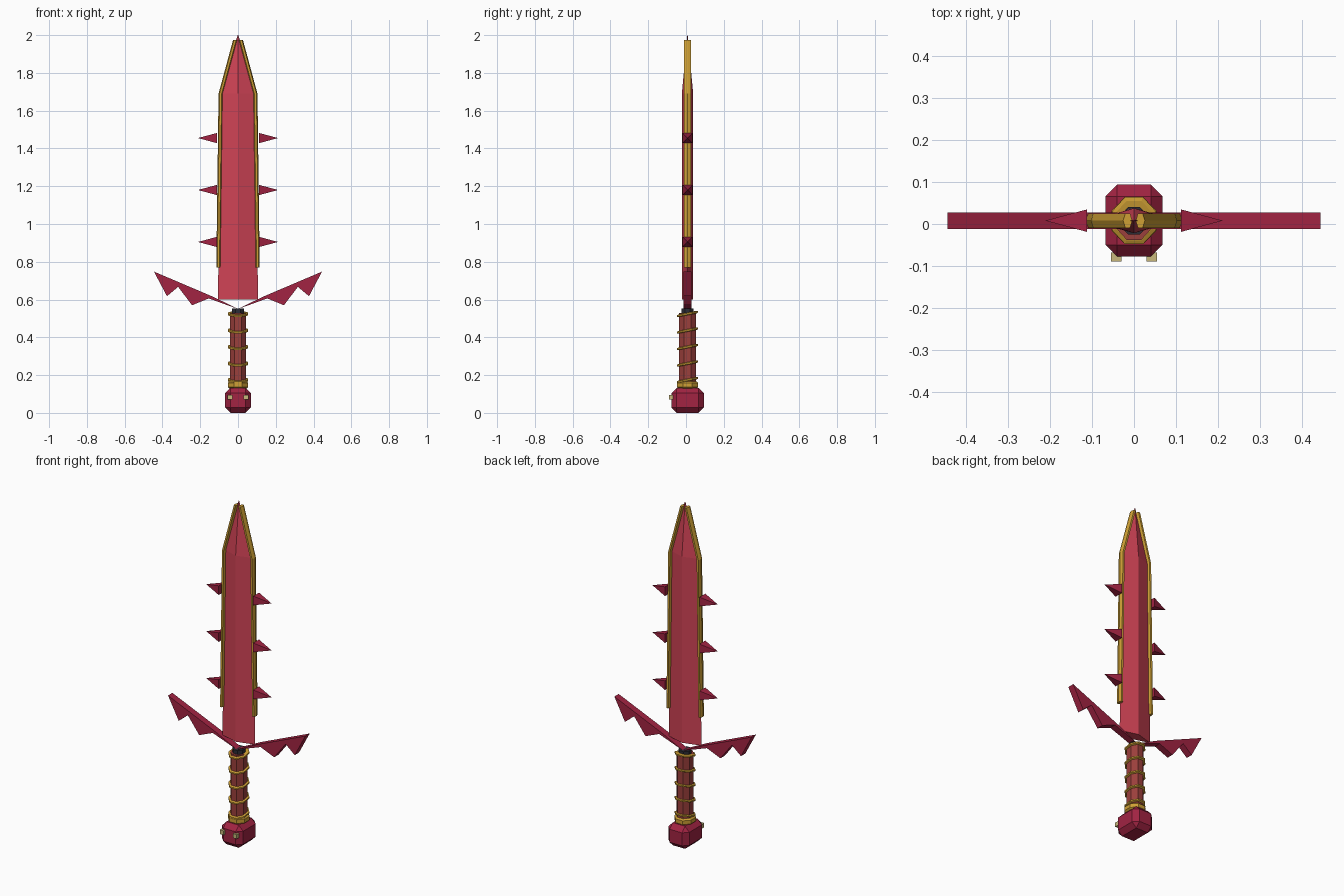
import bpy, bmesh, math
from mathutils import Matrix

if "Cube" in bpy.data.objects:
    bpy.data.objects.remove(bpy.data.objects["Cube"], do_unlink=True)

YC = 0.008  # depth of the sword's centre plane


def material(name, rgb):
    m = bpy.data.materials.new(name)
    m.use_nodes = True
    m.diffuse_color = (*rgb, 1)
    m.node_tree.nodes["Principled BSDF"].inputs["Base Color"].default_value = (*rgb, 1)
    return m


BLADE = material("blade red", (0.62, 0.055, 0.09))
CRIMSON = material("dark crimson", (0.36, 0.017, 0.055))
GOLD = material("gold", (0.62, 0.35, 0.035))
GRIP = material("grip leather", (0.33, 0.05, 0.045))
DARK = material("dark metal", (0.025, 0.025, 0.035))
TAN = material("stud tan", (0.58, 0.48, 0.2))


def finish(name, bm, mat):
    bmesh.ops.recalc_face_normals(bm, faces=bm.faces)
    mesh = bpy.data.meshes.new(name)
    bm.to_mesh(mesh)
    bm.free()
    mesh.materials.append(mat)
    obj = bpy.data.objects.new(name, mesh)
    bpy.context.collection.objects.link(obj)
    return obj


def loft(name, rings, mat):
    """Skin a closed surface through rings that have equal point counts."""
    bm = bmesh.new()
    loops = [[bm.verts.new(p) for p in ring] for ring in rings]
    n = len(loops[0])
    for a, b in zip(loops, loops[1:]):
        for i in range(n):
            j = (i + 1) % n
            bm.faces.new((a[i], a[j], b[j], b[i]))
    bm.faces.new(loops[0])
    bm.faces.new(loops[-1])
    return finish(name, bm, mat)


def ellipse(cx, z, rx, ry, n, turn=0.0):
    return [(cx + rx * math.cos(turn + math.tau * i / n),
             YC + ry * math.sin(turn + math.tau * i / n), z) for i in range(n)]


def column(name, levels, mat):
    """Eight-sided upright column from (z, rx, ry) levels."""
    k = 1 / math.cos(math.pi / 8)
    return loft(name, [ellipse(0, z, rx * k, ry * k, 8, math.pi / 8)
                       for z, rx, ry in levels], mat)


def box(name, centre, size, mat):
    bm = bmesh.new()
    bmesh.ops.create_cube(bm, size=1, matrix=Matrix.Translation(centre)
                          @ Matrix.Diagonal((*size, 1)))
    return finish(name, bm, mat)


# Diamond-section blade
loft("blade", [ellipse(0, z, rx, ry, 4) for z, rx, ry in
               ((0.6, 0.106, 0.03), (1.69, 0.094, 0.03), (2.0, 0.002, 0.001))], BLADE)

# Mirrored parts: gold edges, spikes, guard wings and pommel studs
WING = ((0, 0.55), (0.155, 0.606), (0.243, 0.57), (0.317, 0.667),
        (0.376, 0.618), (0.445, 0.748), (0.13, 0.614))
for side, s in (("left", 1), ("right", -1)):
    loft("gold_edge_" + side, [ellipse(s * x, z, 0.011, 0.02, 6) for x, z in
                               ((0.104, 0.77), (0.092, 1.69), (0.015, 1.975))], GOLD)

    for number, z in enumerate((0.905, 1.18, 1.455), 1):
        bm = bmesh.new()
        bmesh.ops.create_cone(
            bm, cap_ends=True, segments=4, radius1=0.038, radius2=0, depth=0.1,
            matrix=Matrix.Translation((s * 0.162, YC, z))
            @ Matrix.Rotation(s * math.pi / 2, 4, "Y")
            @ Matrix.Rotation(math.pi / 4, 4, "Z"))
        finish(f"spike_{side}_{number}", bm, CRIMSON)

    loft("guard_wing_" + side, [[(s * x, YC + y, z) for x, z in WING]
                                for y in (-0.02, 0.02)], CRIMSON)
    box("pommel_stud_" + side, (s * 0.042, -0.079, 0.083), (0.025, 0.022, 0.025), TAN)

# Handle
column("guard_neck", ((0.52, 0.033, 0.033), (0.552, 0.033, 0.033)), DARK)
column("grip", ((0.12, 0.042, 0.046), (0.53, 0.042, 0.046)), GRIP)
column("grip_collar", ((0.128, 0.045, 0.048), (0.136, 0.054, 0.056),
                       (0.158, 0.054, 0.056), (0.166, 0.045, 0.048)), GOLD)

# Tilted wire rings around the grip
for number in range(5):
    z0 = 0.174 + number * 0.0875
    tilt = 0.2
    rings = []
    for rx, lift in ((0.043, -0.007), (0.052, -0.004), (0.052, 0.004), (0.043, 0.007)):
        k = 1 / math.cos(math.pi / 8)
        flat = ellipse(0, z0 + lift, rx * k, (rx + 0.004) * k, 8, math.pi / 8)
        rings.append([(x, y, z + tilt * (y - YC)) for x, y, z in flat])
    loft(f"grip_ring_{number + 1}", rings, GOLD)

# Chamfered pommel
pommel = box("pommel", (0, YC, 0.066), (0.136, 0.172, 0.132), CRIMSON)
chamfer = pommel.modifiers.new("chamfer", "BEVEL")
chamfer.width = 0.028
chamfer.segments = 1
